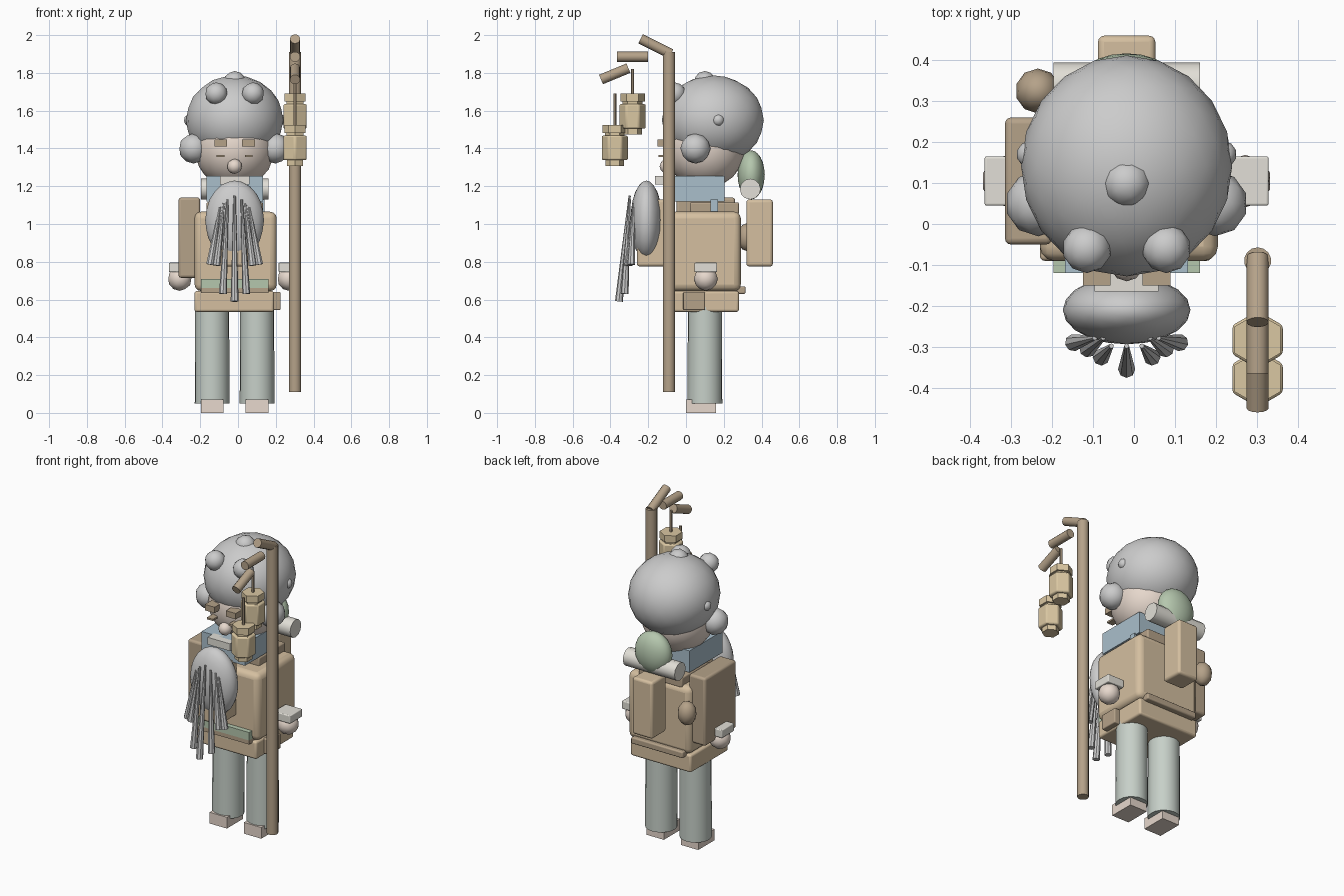
import bpy
import math
from mathutils import Vector

if "Cube" in bpy.data.objects:
    bpy.data.objects.remove(bpy.data.objects["Cube"])

CX = -0.018  # body centre line
MATS = {}
COLS = {
    "skin": (0.80, 0.69, 0.61), "tan": (0.66, 0.52, 0.35), "brown": (0.46, 0.36, 0.25),
    "white": (0.82, 0.82, 0.81), "cream": (0.76, 0.74, 0.68), "blue": (0.40, 0.52, 0.60),
    "green": (0.46, 0.57, 0.42), "sage": (0.57, 0.63, 0.58), "gold": (0.70, 0.57, 0.36),
}


def finish(name, col, angle=40):
    o = bpy.context.object
    o.name = name
    if col not in MATS:
        m = bpy.data.materials.new(col)
        m.diffuse_color = (*COLS[col], 1)
        m.use_nodes = True
        m.node_tree.nodes["Principled BSDF"].inputs["Base Color"].default_value = m.diffuse_color
        MATS[col] = m
    o.data.materials.append(MATS[col])
    bpy.ops.object.shade_smooth_by_angle(angle=math.radians(angle))
    return o


def box(name, col, x, y, z, bevel=0.0):
    """Box from (min, max) ranges, optionally rounded."""
    bpy.ops.mesh.primitive_cube_add(size=1)
    o = bpy.context.object
    o.scale = (x[1] - x[0], y[1] - y[0], z[1] - z[0])
    o.location = (sum(x) / 2, sum(y) / 2, sum(z) / 2)
    bpy.ops.object.transform_apply(location=False, rotation=False, scale=True)
    if bevel:
        b = o.modifiers.new("round", "BEVEL")
        b.width, b.segments = bevel, 3
    return finish(name, col)


def ball(name, col, c, r, sub=2):
    bpy.ops.mesh.primitive_ico_sphere_add(subdivisions=sub, radius=1, location=c)
    o = bpy.context.object
    o.scale = r if isinstance(r, tuple) else (r, r, r)
    bpy.ops.object.transform_apply(location=False, rotation=False, scale=True)
    return finish(name, col, 60)


def rod(name, col, a, b, r1, r2=None, n=12):
    """Tapered cylinder from a to b."""
    a, b = Vector(a), Vector(b)
    d = b - a
    bpy.ops.mesh.primitive_cone_add(vertices=n, radius1=r1, radius2=r1 if r2 is None else r2,
                                    depth=d.length, location=(a + b) / 2)
    bpy.context.object.rotation_euler = d.to_track_quat("Z", "Y").to_euler()
    return finish(name, col)


def span(c, h):
    return (c - h, c + h)


# paired parts
for s, side in ((-1, "left"), (1, "right")):
    lx = CX + s * 0.119
    rod(f"{side}_leg", "sage", (lx, 0.1, 0.05), (lx, 0.1, 0.56), 0.092, 0.09, 20)
    box(f"{side}_foot", "skin", span(lx, 0.06), (0.0, 0.16), (0, 0.07))
    hx = CX + s * 0.29
    ball(f"{side}_hand", "skin", (hx, 0.105, 0.71), 0.064)
    box(f"{side}_cuff", "cream", span(hx, 0.057), (0.045, 0.165), (0.745, 0.795), 0.005)
    # face and hair details
    box(f"{side}_eyebrow", "brown", span(CX + s * 0.073, 0.034), (-0.15, -0.07), (1.41, 1.447))
    box(f"{side}_eye", "brown", span(CX + s * 0.075, 0.021), (-0.145, -0.06), (1.355, 1.366))
    ball(f"{side}_front_bun", "white", (CX + s * 0.097, -0.06, 1.69), 0.06)
    ball(f"{side}_ear_bun", "white", (CX + s * 0.216, 0.05, 1.40), 0.08)
    ball(f"{side}_side_curl", "white", (CX + s * 0.236, 0.17, 1.55), 0.033)

# head
ball("head", "skin", (CX, 0.1, 1.4), 0.212, 3)
ball("hair", "white", (CX, 0.142, 1.55), (0.258, 0.27, 0.237), 3)
ball("top_bun", "white", (CX, 0.1, 1.75), 0.06)
ball("nose", "skin", (CX, -0.1, 1.305), 0.04)

# coat and belts
box("torso", "tan", (-0.23, 0.205), (-0.09, 0.29), (0.645, 1.065), 0.035)
box("coat_hem", "tan", (-0.23, 0.19), (-0.09, 0.28), (0.535, 0.645), 0.012)
box("green_sash", "green", span(CX, 0.179), (-0.12, -0.06), (0.66, 0.71))
box("front_belt", "brown", span(CX, 0.179), (-0.12, -0.06), (0.635, 0.66))
box("back_belt", "brown", span(CX, 0.179), (0.25, 0.315), (0.63, 0.67), 0.008)
box("hip_pouch", "brown", (0.15, 0.226), (-0.015, 0.1), (0.545, 0.64), 0.006)
box("shoulder_yoke", "brown", span(CX, 0.15), (0.02, 0.28), (1.05, 1.115), 0.008)
box("collar", "blue", span(CX, 0.15), (-0.12, 0.205), (1.12, 1.255))
box("collar_tab", "blue", (0.09, 0.14), (0.13, 0.17), (1.06, 1.13))
box("collar_clasp", "cream", span(CX, 0.078), (-0.165, -0.1), (1.21, 1.255))

# packs
box("front_pack", "tan", span(CX, 0.07), (-0.26, -0.08), (0.775, 1.13), 0.015)
box("back_pack", "tan", span(CX, 0.07), (0.32, 0.46), (0.775, 1.13), 0.015)
box("side_pack", "brown", (-0.315, -0.2), (-0.05, 0.26), (0.715, 1.14), 0.014)
ball("gourd", "brown", (-0.235, 0.325, 0.93), (0.055, 0.055, 0.075))
rod("bedroll", "cream", (CX - 0.179, 0.34, 1.185), (CX + 0.179, 0.34, 1.185), 0.055)
ball("green_bundle", "green", (CX, 0.345, 1.26), (0.12, 0.072, 0.13), 3)

# beard with fanned strands
ball("beard", "white", (CX, -0.21, 1.02), (0.156, 0.084, 0.21), 3)
STRANDS = [(0.0, 0.59, -0.355), (0.062, 0.63, -0.325), (0.095, 0.78, -0.305), (0.13, 0.785, -0.29)]
for i, (dx, z, y) in enumerate(STRANDS):
    for s in ((1,) if dx == 0 else (-1, 1)):
        rod(f"beard_strand_{i}_{s}", "white", (CX + s * dx, y, z),
            (CX + s * dx * 0.6, -0.278 - 0.02 * (dx < 0.07), 1.15 - 0.02 * i), 0.021, 0.006, 8)

# staff with crooked top
PX = 0.302
rod("staff", "brown", (PX, -0.09, 0.11), (PX, -0.09, 1.91), 0.033, n=14)
for i, (a, b) in enumerate((((-0.08, 1.90), (-0.24, 1.98)), ((-0.2, 1.885), (-0.365, 1.885)),
                            ((-0.305, 1.825), (-0.45, 1.765)))):
    rod(f"staff_crook_{i}", "brown", (PX, *a), (PX, *b), 0.027, n=12)

# hanging lanterns
for name, y, top, wire in (("upper", -0.283, 1.69, 1.82), ("lower", -0.377, 1.523, 1.69)):
    for part, z0, z1, r in (("cap", 0.042, 0.0, 0.065), ("neck", 0.06, 0.035, 0.052),
                            ("body", 0.185, 0.055, 0.071), ("base", 0.215, 0.18, 0.05)):
        o = rod(f"{name}_lantern_{part}", "gold", (PX, y, top - z0), (PX, y, top - z1), r, n=6)
        o.rotation_euler = (0, 0, 0)
        if part == "body":
            b = o.modifiers.new("round", "BEVEL")
            b.width, b.segments = 0.008, 2
    rod(f"{name}_lantern_wire", "brown", (PX, y, top - 0.01), (PX, y, wire), 0.008, n=6)
